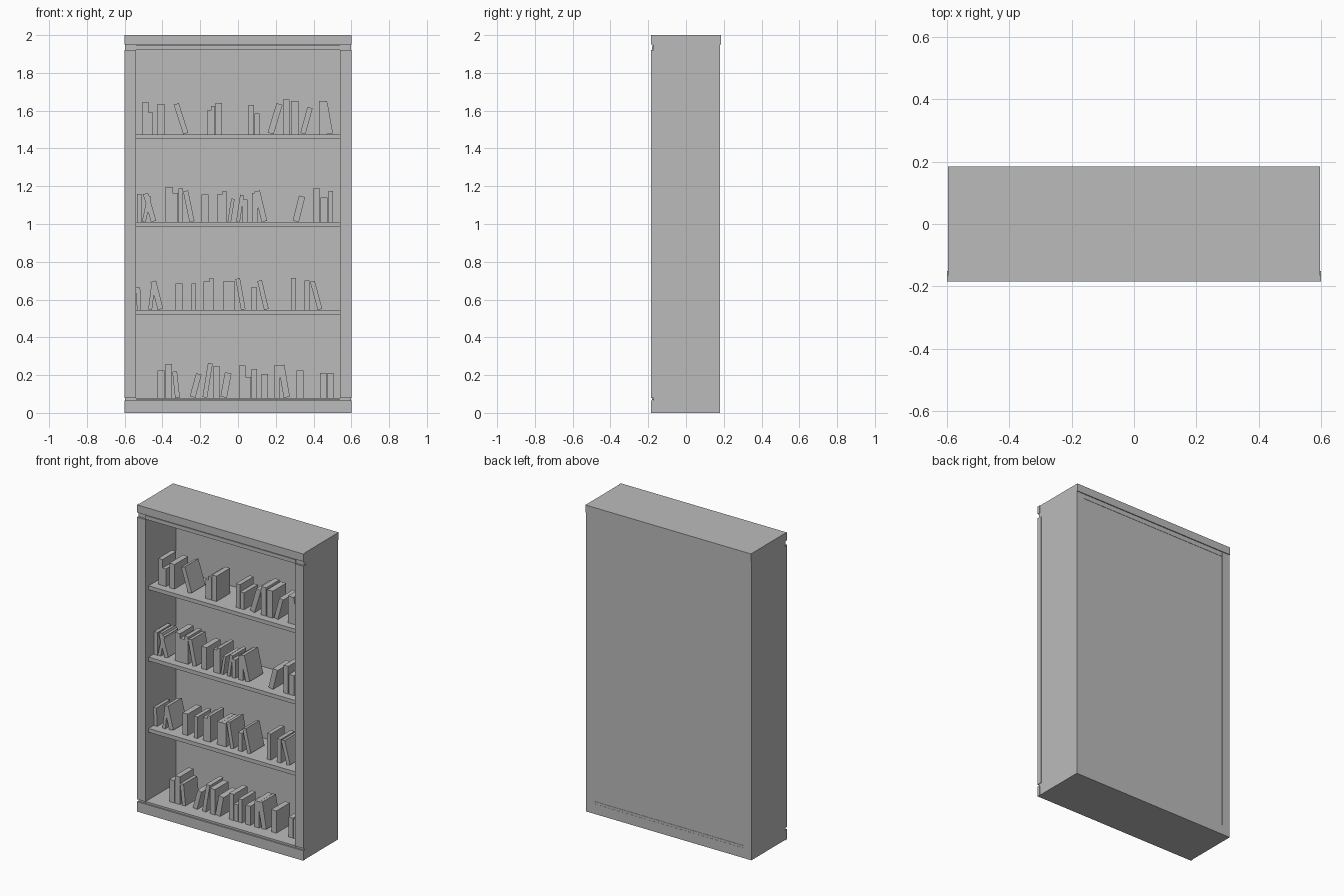
import bpy, bmesh, math

grey = bpy.data.materials.new("plain grey")
grey.diffuse_color = (0.5, 0.5, 0.5, 1)


def finish(name, bm):
    bmesh.ops.recalc_face_normals(bm, faces=bm.faces)
    me = bpy.data.meshes.new(name)
    bm.to_mesh(me)
    bm.free()
    me.materials.append(grey)
    ob = bpy.data.objects.new(name, me)
    bpy.context.collection.objects.link(ob)
    return ob


def box(name, x, y, z):
    bm = bmesh.new()
    bmesh.ops.create_cube(bm, size=1)
    for v in bm.verts:
        v.co = [r[0] if c < 0 else r[1] for c, r in zip(v.co, (x, y, z))]
    return finish(name, bm)


# Cabinet shell
for side, s in (("left", -1), ("right", 1)):
    box(side + "_side", sorted((s * 0.54, s * 0.597)), (-0.173, 0.179), (0, 1.96))
    box(side + "_stile", sorted((s * 0.54, s * 0.6)), (-0.184, -0.15), (0.08, 1.92))
box("top_board", (-0.597, 0.597), (-0.173, 0.184), (1.95, 2))
box("top_inner_board", (-0.54, 0.54), (-0.17, 0.178), (1.92, 1.95))
box("bottom_board", (-0.597, 0.597), (-0.173, 0.179), (0, 0.065))
box("floor_board", (-0.54, 0.54), (-0.17, 0.178), (0.065, 0.08))
box("back_panel", (-0.54, 0.54), (0.13, 0.176), (0.06, 1.95))

# Face frame rails, with a narrow step beside the opening
box("top_rail", (-0.6, 0.6), (-0.184, -0.165), (1.95, 2))
box("top_rail_lip", (-0.54, 0.54), (-0.18, -0.165), (1.92, 1.945))
box("bottom_rail", (-0.6, 0.6), (-0.184, -0.165), (0, 0.065))
box("bottom_rail_lip", (-0.54, 0.54), (-0.18, -0.165), (0.068, 0.08))

# Shelves
for i, top in enumerate((0.545, 1.01, 1.475)):
    box(f"shelf_{i + 1}", (-0.54, 0.54), (-0.15, 0.13), (top - 0.025, top))


# Books: left edge, width, height, sideways lean of the top
def books(name, base, rows, front=-0.10, back=0.04):
    bm = bmesh.new()
    for x, w, h, lean in rows:
        a = math.atan2(lean, h)
        up = (math.sin(a), math.cos(a))
        across = (math.cos(a), -math.sin(a))
        # rest the lowest corner on the shelf
        lift = max(0, w * math.sin(a))
        length = (h - w * abs(math.sin(a))) / math.cos(a)
        quad = []
        for i, j in ((0, 0), (1, 0), (1, 1), (0, 1)):
            quad.append((x + i * w * across[0] + j * length * up[0],
                         base + lift + i * w * across[1] + j * length * up[1]))
        f = [bm.verts.new((px, front, pz)) for px, pz in quad]
        b = [bm.verts.new((px, back, pz)) for px, pz in quad]
        bm.faces.new(f)
        bm.faces.new(b[::-1])
        for k in range(4):
            n = (k + 1) % 4
            bm.faces.new((f[k], b[k], b[n], f[n]))
    finish(name, bm)


books("books_top_shelf", 1.475, [
    (-.505, .031, .17, 0), (-.474, .025, .115, 0), (-.425, .037, .16, 0),
    (-.29, .028, .165, -.053), (-.165, .022, .125, 0), (-.142, .02, .15, 0),
    (-.118, .033, .165, 0), (.055, .03, .155, 0), (.088, .027, .11, 0),
    (.157, .033, .165, .05), (.237, .036, .185, 0), (.28, .04, .175, 0),
    (.33, .028, .145, .04), (.43, .04, .175, 0), (.471, .032, .168, -.03)])
books("books_third_shelf", 1.01, [
    (-.535, .025, .15, 0), (-.508, .02, .14, .03), (-.46, .028, .155, -.045),
    (-.385, .037, .185, 0), (-.347, .03, .155, 0), (-.316, .026, .178, 0),
    (-.257, .027, .168, -.035), (-.193, .037, .145, 0), (-.108, .025, .15, 0),
    (-.082, .022, .165, 0), (-.055, .018, .125, .02), (-.01, .02, .145, .022),
    (.025, .026, .12, 0), (.075, .03, .155, 0), (.125, .03, .168, -.04),
    (.29, .033, .14, .035), (.4, .032, .18, 0), (.437, .037, .13, 0),
    (.48, .024, .165, 0)])
books("books_second_shelf", 0.545, [
    (-.535, .022, .12, -.005), (-.475, .02, .15, .018), (-.425, .03, .155, -.04),
    (-.33, .037, .14, 0), (-.247, .025, .14, 0), (-.183, .033, .15, 0),
    (-.15, .02, .17, 0), (-.08, .027, .15, 0), (-.052, .036, .15, 0),
    (.016, .024, .168, -.03), (.07, .03, .12, 0), (.138, .025, .158, -.037),
    (.28, .026, .17, 0), (.352, .027, .155, 0), (.422, .025, .155, -.042)])
books("books_bottom", 0.08, [
    (-.425, .037, .145, 0), (-.385, .035, .18, 0), (-.333, .025, .14, -.015),
    (-.255, .03, .13, .035), (-.188, .025, .185, .03), (-.133, .037, .165, 0),
    (-.093, .035, .135, .025), (.005, .034, .17, 0), (.04, .03, .11, 0),
    (.072, .028, .152, 0), (.125, .035, .125, 0), (.19, .033, .172, 0),
    (.242, .033, .175, -.03), (.31, .037, .145, 0), (.435, .033, .13, 0),
    (.472, .035, .128, 0)])
